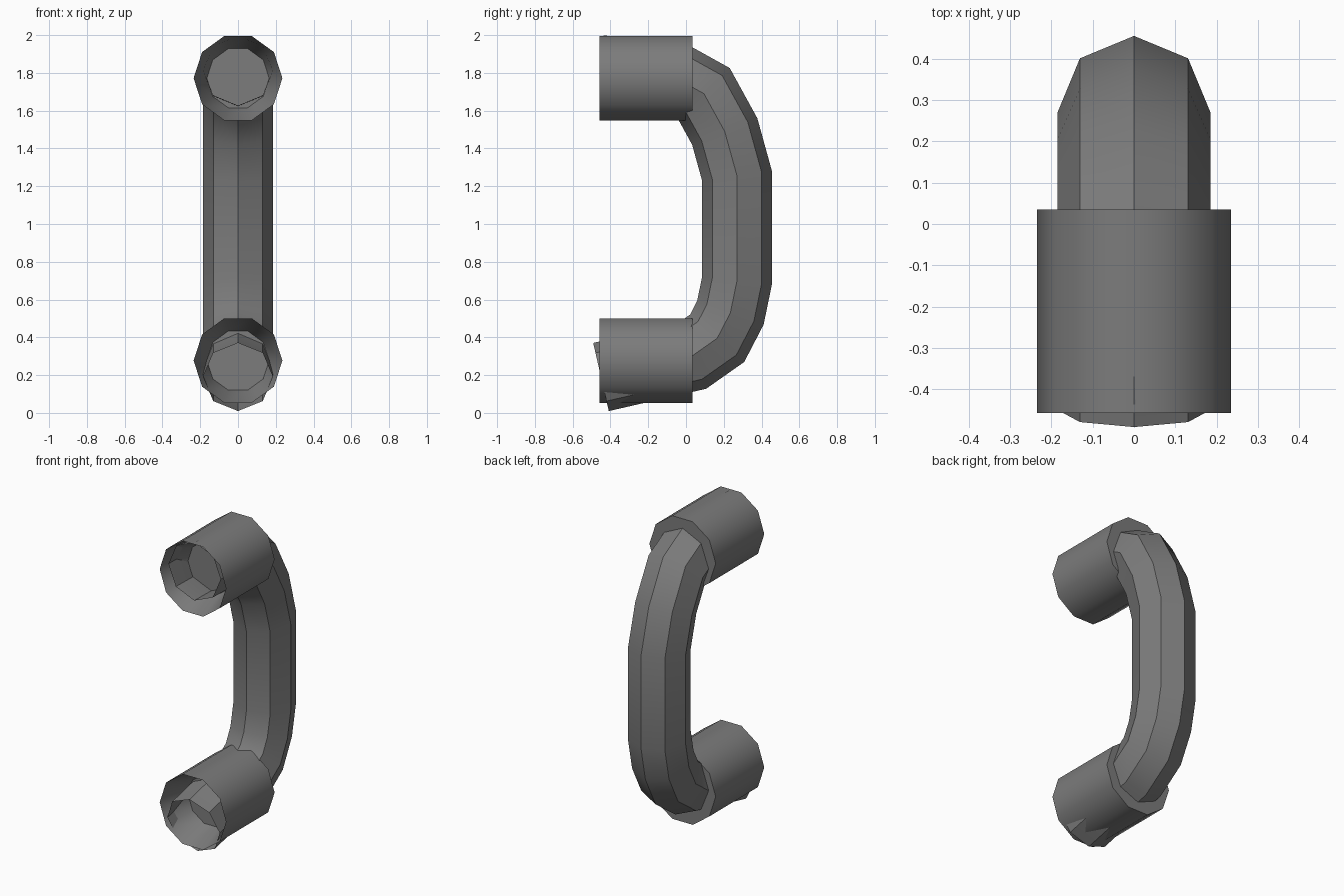
import bpy, bmesh, math
from mathutils import Vector

cube = bpy.data.objects.get("Cube")
if cube:
    bpy.data.objects.remove(cube, do_unlink=True)

grey = bpy.data.materials.new("dark grey metal")
grey.use_nodes = True
colour = (0.2, 0.2, 0.2, 1)
grey.diffuse_color = colour
grey.node_tree.nodes["Principled BSDF"].inputs["Base Color"].default_value = colour


def sweep_rings(name, rings, cap_first=False, cap_last=False):
    """Join consecutive rings of points into a skin, with optional end caps."""
    bm = bmesh.new()
    loops = [[bm.verts.new(p) for p in ring] for ring in rings]
    n = len(loops[0])
    for a, b in zip(loops, loops[1:]):
        for i in range(n):
            j = (i + 1) % n
            bm.faces.new((a[i], a[j], b[j], b[i]))
    if cap_first:
        bm.faces.new(loops[0])
    if cap_last:
        bm.faces.new(loops[-1])
    bmesh.ops.recalc_face_normals(bm, faces=bm.faces[:])
    mesh = bpy.data.meshes.new(name)
    bm.to_mesh(mesh)
    bm.free()
    mesh.materials.append(grey)
    obj = bpy.data.objects.new(name, mesh)
    bpy.context.collection.objects.link(obj)
    bpy.ops.object.select_all(action="DESELECT")
    obj.select_set(True)
    bpy.context.view_layer.objects.active = obj
    bpy.ops.object.shade_smooth_by_angle(angle=math.radians(40))
    return obj


def circle(radius, y, z, sides=10):
    turn = 2 * math.pi / sides
    return [(radius * math.cos(i * turn), y, z + radius * math.sin(i * turn))
            for i in range(sides)]


# Bent octagonal grip, open at both ends; path points are (y, z)
path = [Vector(p) for p in (
    (-0.44, 1.812), (-0.22, 1.808), (-0.04, 1.765), (0.095, 1.69),
    (0.205, 1.49), (0.27, 1.255), (0.27, 0.7), (0.235, 0.53),
    (0.165, 0.395), (0.03, 0.3), (-0.45, 0.19))]
grip_radius = 0.185
rings = []
for k, p in enumerate(path):
    before = (p - path[k - 1]).normalized() if k else None
    after = (path[k + 1] - p).normalized() if k < len(path) - 1 else None
    before, after = before or after, after or before
    tangent = (before + after).normalized()
    normal = Vector((-tangent.y, tangent.x)) / tangent.dot(before)
    ring = []
    for i in range(8):
        a = i * math.pi / 4
        q = p + normal * grip_radius * math.sin(a)
        ring.append((grip_radius * math.cos(a), q.x, q.y))
    rings.append(ring)
sweep_rings("grip", rings)

# Mounting collars: flat back, straight wall, tapered recess in the front
for name, z in (("upper_collar", 1.772), ("lower_collar", 0.277)):
    sweep_rings(name, [circle(0.235, 0.035, z), circle(0.235, -0.457, z),
                       circle(0.165, -0.27, z)], True, True)
